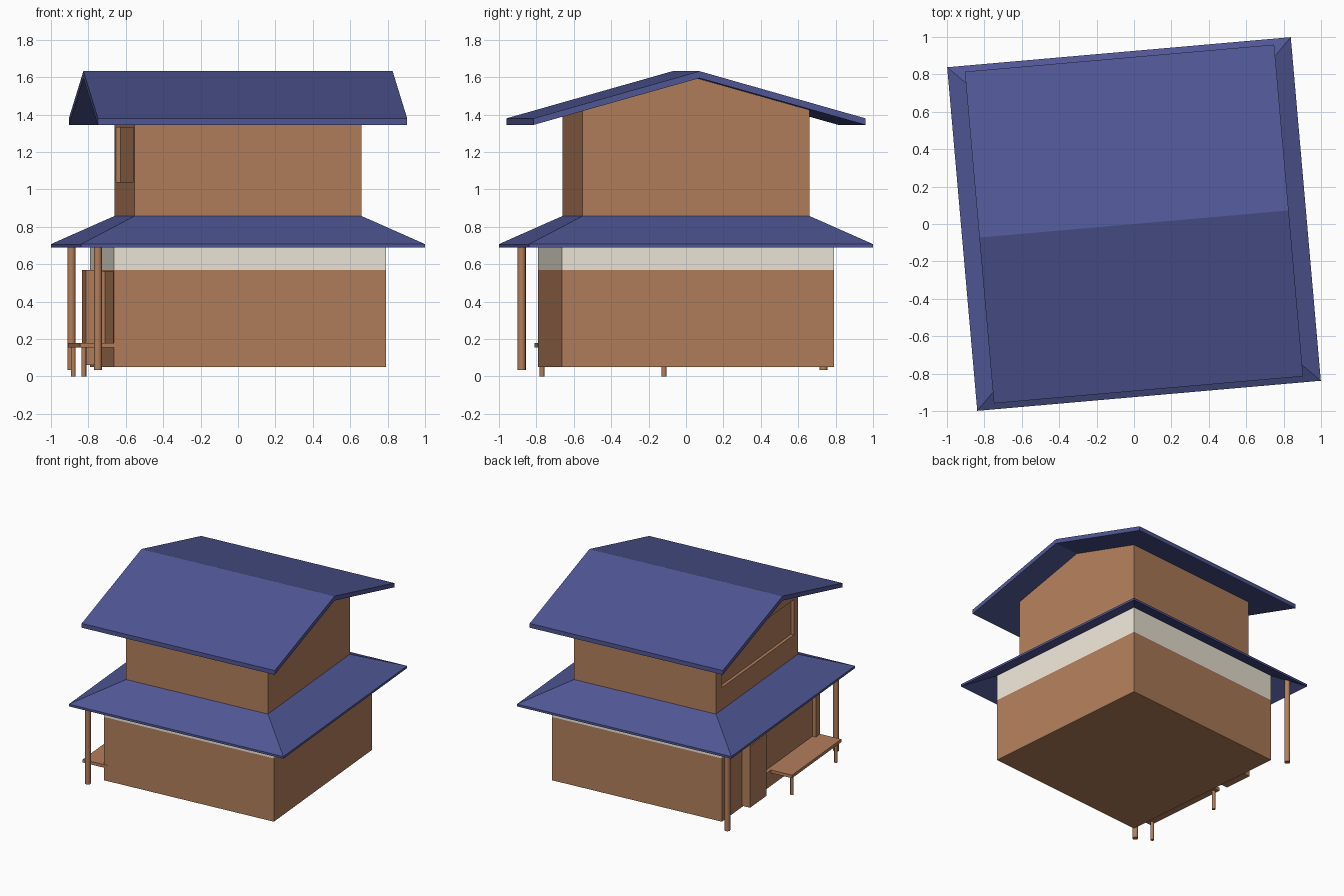
import bpy, bmesh, math
from mathutils import Matrix

if "Cube" in bpy.data.objects:
    bpy.data.objects.remove(bpy.data.objects["Cube"])

TURN = Matrix.Rotation(math.radians(5), 4, 'Z')  # whole house is turned slightly


def material(name, col):
    m = bpy.data.materials.new(name)
    m.diffuse_color = (*col, 1)
    m.use_nodes = True
    m.node_tree.nodes["Principled BSDF"].inputs["Base Color"].default_value = m.diffuse_color
    return m


WOOD = material("wood", (0.45, 0.21, 0.105))
TILE = material("roof_tile", (0.08, 0.095, 0.30))
PLASTER = material("plaster", (0.85, 0.80, 0.68))


def finish(name, bm, mat):
    bmesh.ops.recalc_face_normals(bm, faces=bm.faces)
    bm.transform(TURN)
    me = bpy.data.meshes.new(name)
    bm.to_mesh(me)
    bm.free()
    ob = bpy.data.objects.new(name, me)
    bpy.context.collection.objects.link(ob)
    if mat:
        me.materials.append(mat)
    return ob


def box(name, x, y, z, mat):
    bm = bmesh.new()
    bmesh.ops.create_cube(bm, size=1)
    for v in bm.verts:
        v.co = [(r[0] + r[1]) / 2 + c * (r[1] - r[0]) for r, c in zip((x, y, z), v.co)]
    return finish(name, bm, mat)


def post(name, x, y, z0, z1, r):
    bm = bmesh.new()
    bmesh.ops.create_cone(bm, cap_ends=True, segments=12, radius1=r, radius2=r, depth=z1 - z0,
                          matrix=Matrix.Translation((x, y, (z0 + z1) / 2)))
    for f in bm.faces:
        f.smooth = len(f.verts) == 4
    return finish(name, bm, WOOD)


def prism(name, profile, half, mat):
    """Extrude a (y, z) profile along x."""
    bm = bmesh.new()
    face = bm.faces.new([bm.verts.new((-half, y, z)) for y, z in profile])
    ext = bmesh.ops.extrude_face_region(bm, geom=[face])["geom"]
    bmesh.ops.translate(bm, vec=(2 * half, 0, 0),
                        verts=[g for g in ext if isinstance(g, bmesh.types.BMVert)])
    return finish(name, bm, mat)


def recess(target, name, x, y, z):
    cutter = box(name, x, y, z, None)
    cutter.hide_render = True
    cutter.display_type = 'WIRE'
    mod = target.modifiers.new("recess", 'BOOLEAN')
    mod.operation = 'DIFFERENCE'
    mod.solver = 'EXACT'
    mod.object = cutter


# Ground floor walls with plaster band under the eaves
L = 0.73
lower = box("lower_walls", (-L, L), (-L, L), (0.05, 0.57), WOOD)
recess(lower, "door_cutter", (-0.9, -0.70), (-0.67, 0.16), (0.18, 0.56))
box("plaster_band", (-L, L), (-L, L), (0.57, 0.785), PLASTER)

# Skirt roof: closed square ring with sloping top and underside
bm = bmesh.new()
rings = []
for h, z in ((0.922, 0.69), (0.922, 0.708), (0.605, 0.86), (0.605, 0.842)):
    rings.append([bm.verts.new((sx * h, sy * h, z)) for sx, sy in ((-1, -1), (1, -1), (1, 1), (-1, 1))])
for a, b in zip(rings, rings[1:] + rings[:1]):
    for i in range(4):
        j = (i + 1) % 4
        bm.faces.new((a[i], a[j], b[j], b[i]))
finish("skirt_roof", bm, TILE)

# Upper floor with gable ends
U = 0.61
upper = prism("upper_walls", [(-U, 0.84), (U, 0.84), (U, 1.424), (0, 1.597), (-U, 1.424)], U, WOOD)
recess(upper, "window_cutter", (-0.8, -0.585), (-0.55, 0.52), (1.04, 1.33))

# Gable roof slab
prism("gable_roof", [(-0.89, 1.345), (0, 1.595), (0.89, 1.345),
                     (0.89, 1.38), (0, 1.632), (-0.89, 1.38)], 0.83, TILE)

# Shutter box on the left wall
box("shutter_box", (-0.80, -0.72), (0.19, 0.43), (0.06, 0.57), WOOD)

# Veranda bench with legs
box("bench", (-0.912, -0.70), (-0.733, 0.0), (0.155, 0.18), WOOD)
for i, y in enumerate((-0.695, -0.04)):
    post(f"bench_leg_{i}", -0.888, y, 0, 0.16, 0.013)

# Eave posts
for i, y in enumerate((-0.81, 0.81)):
    post(f"eave_post_{i}", -0.823, y, 0.035, 0.745, 0.022)
